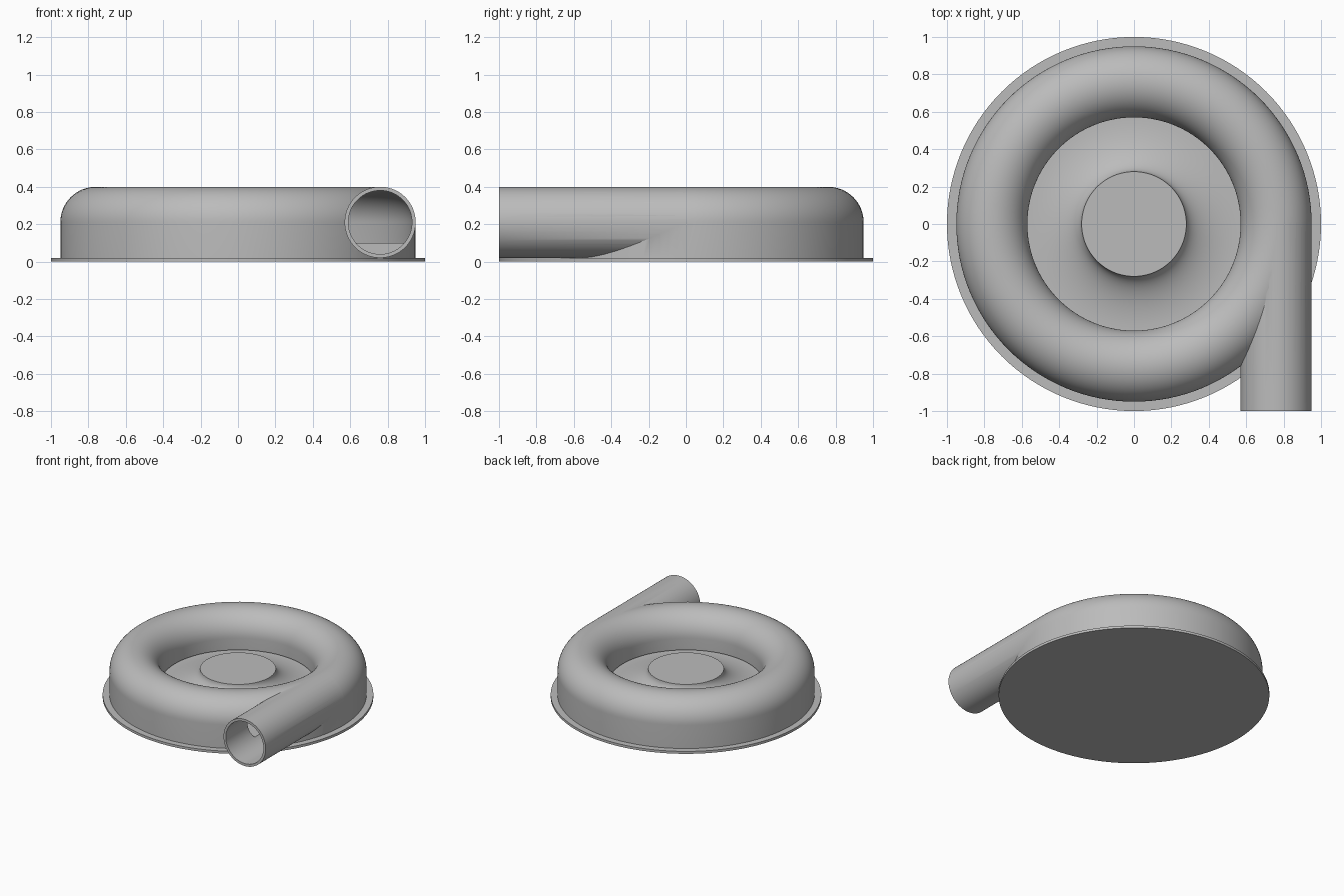
import bpy, bmesh, math
from mathutils import Matrix, Vector

cube = bpy.data.objects.get("Cube")
if cube:
    bpy.data.objects.remove(cube, do_unlink=True)

STEPS = 128
RING_R, TUBE_R, BORE_R, TUBE_Z = 0.76, 0.19, 0.17, 0.21
FLOOR_Z, HUB_R, HUB_Z = 0.10, 0.28, 0.23

grey = bpy.data.materials.new("plain grey")
grey.use_nodes = True
grey.diffuse_color = (0.5, 0.5, 0.5, 1)
grey.node_tree.nodes["Principled BSDF"].inputs["Base Color"].default_value = (0.5, 0.5, 0.5, 1)


def finish(bm, name):
    bmesh.ops.recalc_face_normals(bm, faces=bm.faces)
    mesh = bpy.data.meshes.new(name)
    bm.to_mesh(mesh)
    bm.free()
    mesh.materials.append(grey)
    obj = bpy.data.objects.new(name, mesh)
    bpy.context.collection.objects.link(obj)
    return obj


def lathe(name, profile, closed=False):
    """Revolve (radius, height) points around the z axis."""
    bm = bmesh.new()
    verts = [bm.verts.new((r, 0, z)) for r, z in profile]
    edges = [bm.edges.new(pair) for pair in zip(verts, verts[1:])]
    if closed:
        edges.append(bm.edges.new((verts[-1], verts[0])))
    bmesh.ops.spin(bm, geom=verts + edges, cent=(0, 0, 0), axis=(0, 0, 1),
                   angle=math.tau, steps=STEPS)
    bmesh.ops.remove_doubles(bm, verts=bm.verts, dist=1e-5)
    return finish(bm, name)


def tube(name, radius, y0, y1):
    """Solid cylinder along y, in line with the ring's side."""
    bm = bmesh.new()
    bmesh.ops.create_cone(bm, cap_ends=True, segments=96, radius1=radius,
                          radius2=radius, depth=y1 - y0)
    move = Matrix.Translation(Vector((RING_R, (y0 + y1) / 2, TUBE_Z)))
    bmesh.ops.transform(bm, matrix=move @ Matrix.Rotation(math.pi / 2, 4, "X"), verts=bm.verts)
    return finish(bm, name)


def arch(radius, n=32):
    """Half circle over the ring, from its outside to its inside."""
    return [(RING_R + radius * math.cos(math.pi * i / n),
             TUBE_Z + radius * math.sin(math.pi * i / n)) for i in range(n + 1)]


# Base flange, rounded casing and coved centre hub in one revolved profile
inner = RING_R - TUBE_R
cove = [(inner - (inner - HUB_R) * math.cos(a), HUB_Z - (HUB_Z - FLOOR_Z) * math.sin(a))
        for a in (math.pi / 2 * (1 - i / 16) for i in range(17))]
casing = lathe("volute_casing", [(0, 0), (1, 0), (1, 0.02), (RING_R + TUBE_R, 0.02)]
               + arch(TUBE_R) + cove + [(0, HUB_Z)])

# Outlet pipe, its bore, and the ring channel with a slot along the hub floor
pipe = tube("outlet_pipe", TUBE_R, -1, 0.01)
bore = tube("bore_cutter", BORE_R, -1.1, 0)
slot_z = FLOOR_Z + 0.015
wall = RING_R - BORE_R
channel = lathe("channel_cutter", [(inner - 0.005, FLOOR_Z), (RING_R + BORE_R, FLOOR_Z)]
                + arch(BORE_R) + [(wall, slot_z), (inner - 0.005, slot_z)], closed=True)

bpy.ops.object.select_all(action="DESELECT")
bpy.context.view_layer.objects.active = casing
casing.select_set(True)
for tool, operation in ((pipe, "UNION"), (bore, "DIFFERENCE"), (channel, "DIFFERENCE")):
    mod = casing.modifiers.new(tool.name, "BOOLEAN")
    mod.operation, mod.solver, mod.object = operation, "EXACT", tool
    bpy.ops.object.modifier_apply(modifier=mod.name)
for tool in (pipe, bore, channel):
    bpy.data.objects.remove(tool, do_unlink=True)

bpy.ops.object.shade_smooth_by_angle(angle=math.radians(30))
